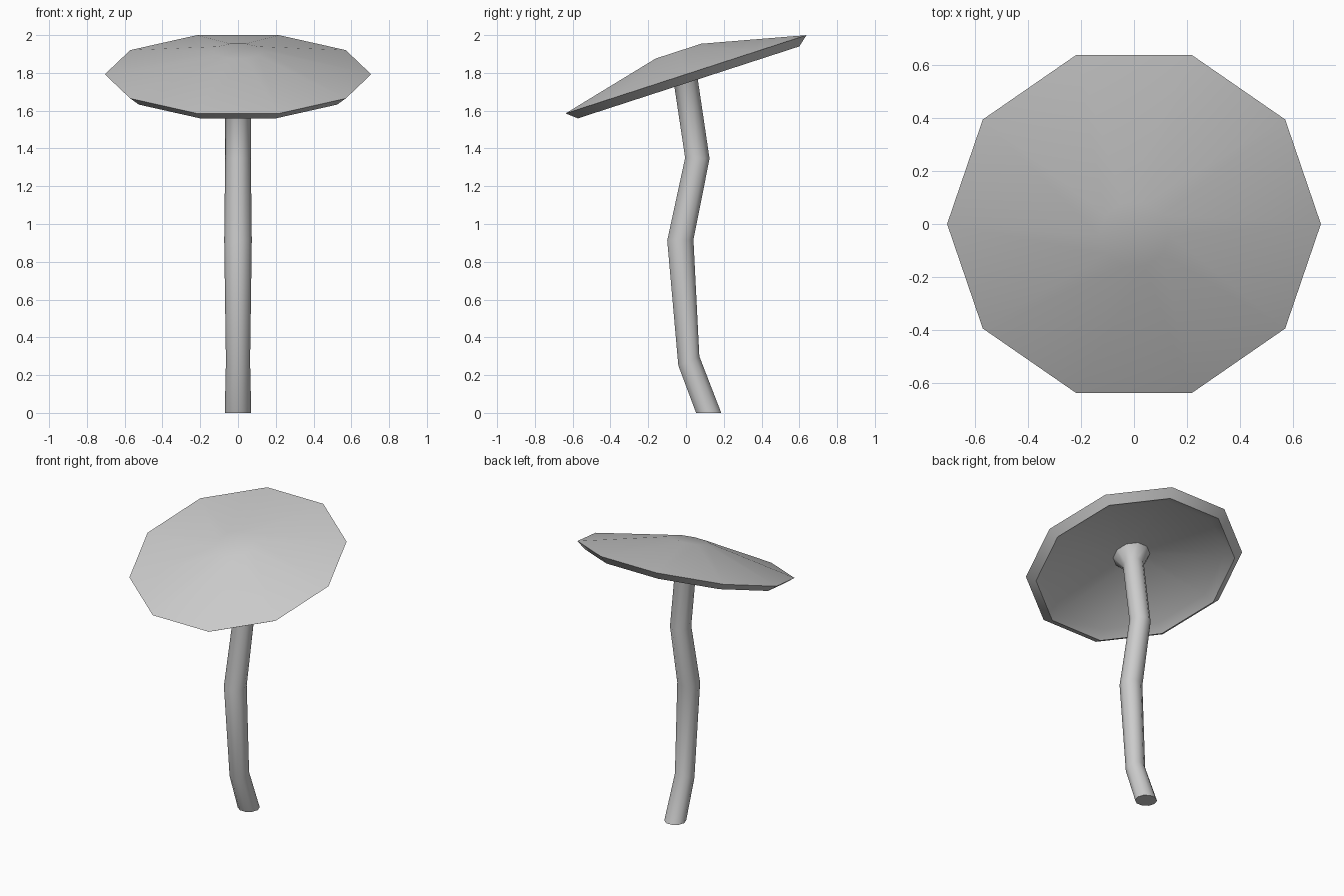
import bpy, bmesh, math
from mathutils import Vector, Matrix

if "Cube" in bpy.data.objects:
    bpy.data.objects.remove(bpy.data.objects["Cube"])

SIDES = 10
TILT = math.radians(18)
CAP_C = Vector((0, 0, 1.7925))          # centre of the cap rim
AXIS = Vector((0, -math.sin(TILT), math.cos(TILT)))


def loft(name, rings, cap_start, cap_end):
    """Skin a stack of ten-sided rings: (centre, radius, tilt about x)."""
    bm = bmesh.new()
    loops = []
    for c, r, tilt in rings:
        rot = Matrix.Rotation(tilt, 3, 'X')
        loops.append([bm.verts.new(c + rot @ Vector((
            r * math.cos(2 * math.pi * i / SIDES),
            r * math.sin(2 * math.pi * i / SIDES), 0))) for i in range(SIDES)])
    for a, b in zip(loops, loops[1:]):
        for i in range(SIDES):
            j = (i + 1) % SIDES
            bm.faces.new((a[i], a[j], b[j], b[i]))
    if cap_start:
        bm.faces.new(loops[0][::-1])
    if cap_end:
        bm.faces.new(loops[-1])
    bmesh.ops.recalc_face_normals(bm, faces=bm.faces)
    me = bpy.data.meshes.new(name)
    bm.to_mesh(me)
    bm.free()
    ob = bpy.data.objects.new(name, me)
    bpy.context.collection.objects.link(ob)
    bpy.ops.object.select_all(action='DESELECT')
    ob.select_set(True)
    bpy.context.view_layer.objects.active = ob
    bpy.ops.object.shade_smooth_by_angle(angle=math.radians(40))
    return ob


# Mushroom cap: hollow underside, rolled lip, rim, flattened crown
profile = [(0.09, 0.085), (0.585, -0.005), (0.648, -0.045), (0.705, 0.0), (0.133, 0.129)]
loft("mushroom_cap", [(CAP_C + AXIS * h, r, TILT) for r, h in profile], True, True)

# Crooked stem: y, z, radius, ring tilt in degrees; flares where it meets the cap
path = [(0.12, 0.0, 0.07, 0), (0.015, 0.275, 0.064, 24),
        (-0.03, 0.915, 0.073, 2), (0.06, 1.348, 0.068, -2),
        (-0.006, 1.79, 0.068, 16), (-0.025, 1.868, 0.12, 18)]
loft("mushroom_stem", [(Vector((0, y, z)), r, math.radians(t)) for y, z, r, t in path], True, True)
